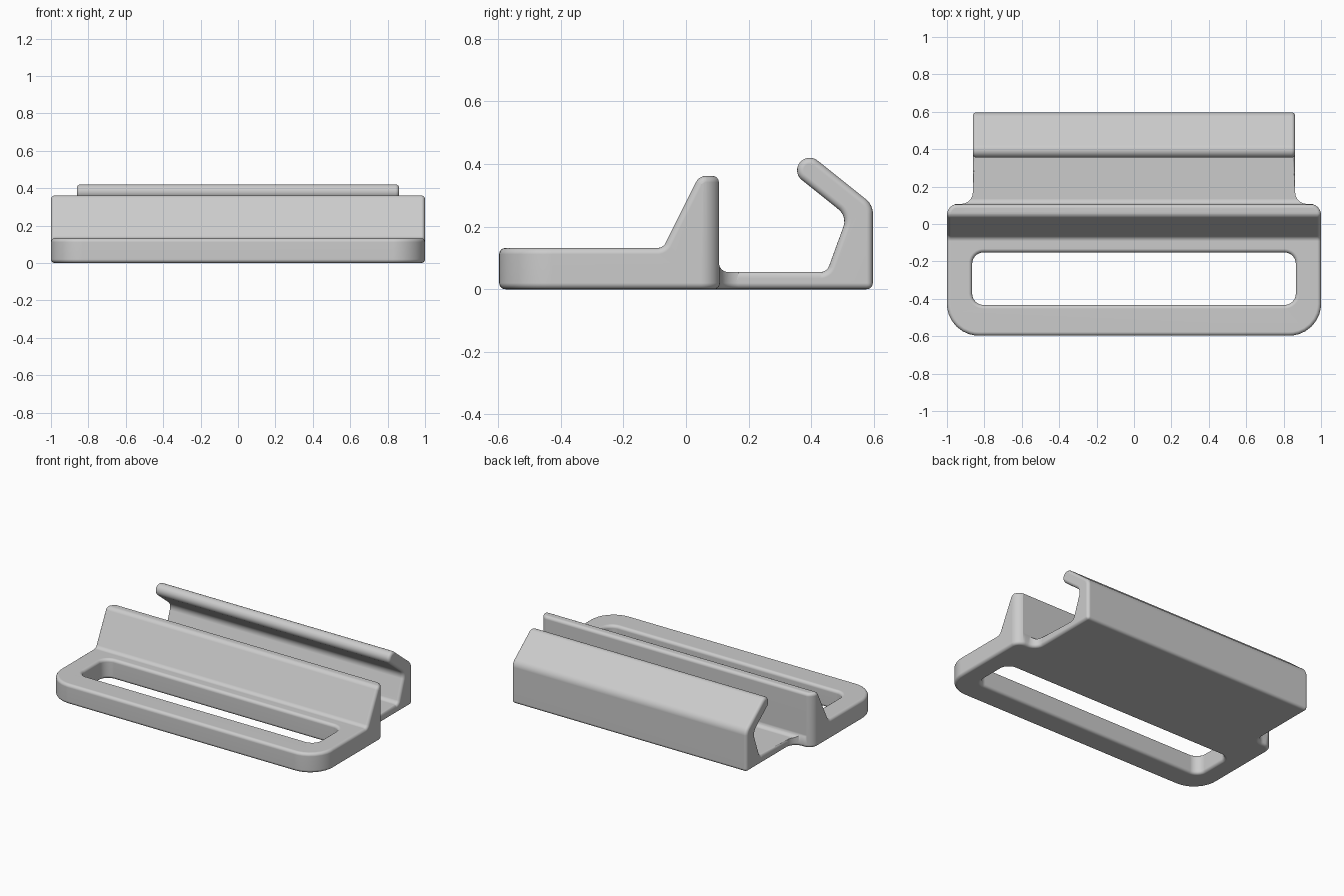
import bpy, bmesh, math
from mathutils import Vector

cube = bpy.data.objects.get("Cube")
if cube:
    bpy.data.objects.remove(cube, do_unlink=True)

grey = bpy.data.materials.new("plain grey")
grey.use_nodes = True
grey.diffuse_color = (0.6, 0.6, 0.6, 1)
grey.node_tree.nodes["Principled BSDF"].inputs["Base Color"].default_value = (0.6, 0.6, 0.6, 1)


def rounded(corners, steps=8):
    """Turn (u, v, radius) corners into an outline with circular arcs."""
    out = []
    n = len(corners)
    for i, (u, v, r) in enumerate(corners):
        p = Vector((u, v))
        if r == 0:
            out.append(p)
            continue
        a = (Vector(corners[i - 1][:2]) - p).normalized()
        b = (Vector(corners[(i + 1) % n][:2]) - p).normalized()
        half = a.angle(b) / 2
        centre = p + (a + b).normalized() * r / math.sin(half)
        start = p + a * r / math.tan(half) - centre
        end = p + b * r / math.tan(half) - centre
        out += [centre + start.lerp(end, k / steps).normalized() * r for k in range(steps + 1)]
    return out


def prism(name, outline, place, low, high):
    """Extrude an outline between two levels; place maps (u, v, level) to xyz."""
    bm = bmesh.new()
    ends = [[bm.verts.new(place(p.x, p.y, level)) for p in outline] for level in (low, high)]
    bm.faces.new(ends[0][::-1])
    bm.faces.new(ends[1])
    n = len(outline)
    for i in range(n):
        j = (i + 1) % n
        bm.faces.new((ends[0][i], ends[0][j], ends[1][j], ends[1][i]))
    bm.normal_update()
    # All faces must point outward for the boolean cuts
    if bm.calc_volume(signed=True) < 0:
        bmesh.ops.reverse_faces(bm, faces=bm.faces[:])
    mesh = bpy.data.meshes.new(name)
    bm.to_mesh(mesh)
    bm.free()
    mesh.materials.append(grey)
    obj = bpy.data.objects.new(name, mesh)
    bpy.context.collection.objects.link(obj)
    return obj


def across(u, v, level):
    return (level, u, v)


def upright(u, v, level):
    return (u, v, level)


# Side profile: flat loop, sloped wall, thin floor and hooked lip
profile = rounded([
    (-0.8, 0, 0), (0.597, 0, 0), (0.597, 0.27, 0.06),
    (0.389, 0.436, 0.039), (0.339, 0.374, 0.039),
    (0.515, 0.233, 0.05), (0.45, 0.055, 0.03), (0.105, 0.055, 0.03),
    (0.105, 0.362, 0), (0.042, 0.362, 0.035), (-0.073, 0.132, 0.03), (-0.8, 0.132, 0)])
buckle = prism("strap_buckle", profile, across, -1.2, 1.2)

# Plan outline: wide rounded front, narrower rear joined by concave fillets
right_half = [(1, -0.597, 0.17), (1, 0.108, 0.06), (0.862, 0.108, 0.06), (0.862, 0.8, 0)]
left_half = [(-u, v, r) for u, v, r in reversed(right_half)]
plan = prism("plan_cutter", rounded(right_half + left_half), upright, -0.3, 0.8)

# Strap slot
slot = prism("slot_cutter", rounded([(-0.865, -0.433, 0.06), (0.865, -0.433, 0.06),
                                     (0.865, -0.152, 0.06), (-0.865, -0.152, 0.06)]),
             upright, -0.4, 0.9)

bpy.context.view_layer.objects.active = buckle
for cutter, operation in ((plan, "INTERSECT"), (slot, "DIFFERENCE")):
    cutter.hide_render = True
    mod = buckle.modifiers.new(cutter.name, "BOOLEAN")
    mod.object = cutter
    mod.operation = operation
    mod.solver = "EXACT"
    bpy.ops.object.modifier_apply(modifier=mod.name)
    bpy.data.objects.remove(cutter, do_unlink=True)

shape = buckle.data
assert len(shape.polygons) > 0, "the cuts left no faces"


def in_fillet(v):
    """True near the small gussets where the rear joins the wall."""
    return abs(v.co.x) > 0.855 and 0.09 < v.co.y < 0.17 and 0.001 < v.co.z < 0.1


# Soften every sharp outer edge
bm = bmesh.new()
bm.from_mesh(shape)
bmesh.ops.remove_doubles(bm, verts=bm.verts[:], dist=0.0002)
bm.normal_update()
sharp = [e for e in bm.edges if len(e.link_faces) == 2
         and e.calc_face_angle_signed(0) > math.radians(40)
         and not all(in_fillet(v) for v in e.verts)]
bmesh.ops.bevel(bm, geom=sharp, offset=0.02, offset_type="OFFSET", segments=4,
                profile=0.5, affect="EDGES", clamp_overlap=False, loop_slide=False)
bm.to_mesh(shape)
bm.free()

# Smooth shading with flat faces kept flat
bpy.ops.object.select_all(action="DESELECT")
buckle.select_set(True)
bpy.ops.object.shade_smooth_by_angle(angle=math.radians(35))
weighted = buckle.modifiers.new("weighted_normals", "WEIGHTED_NORMAL")
weighted.keep_sharp = True
